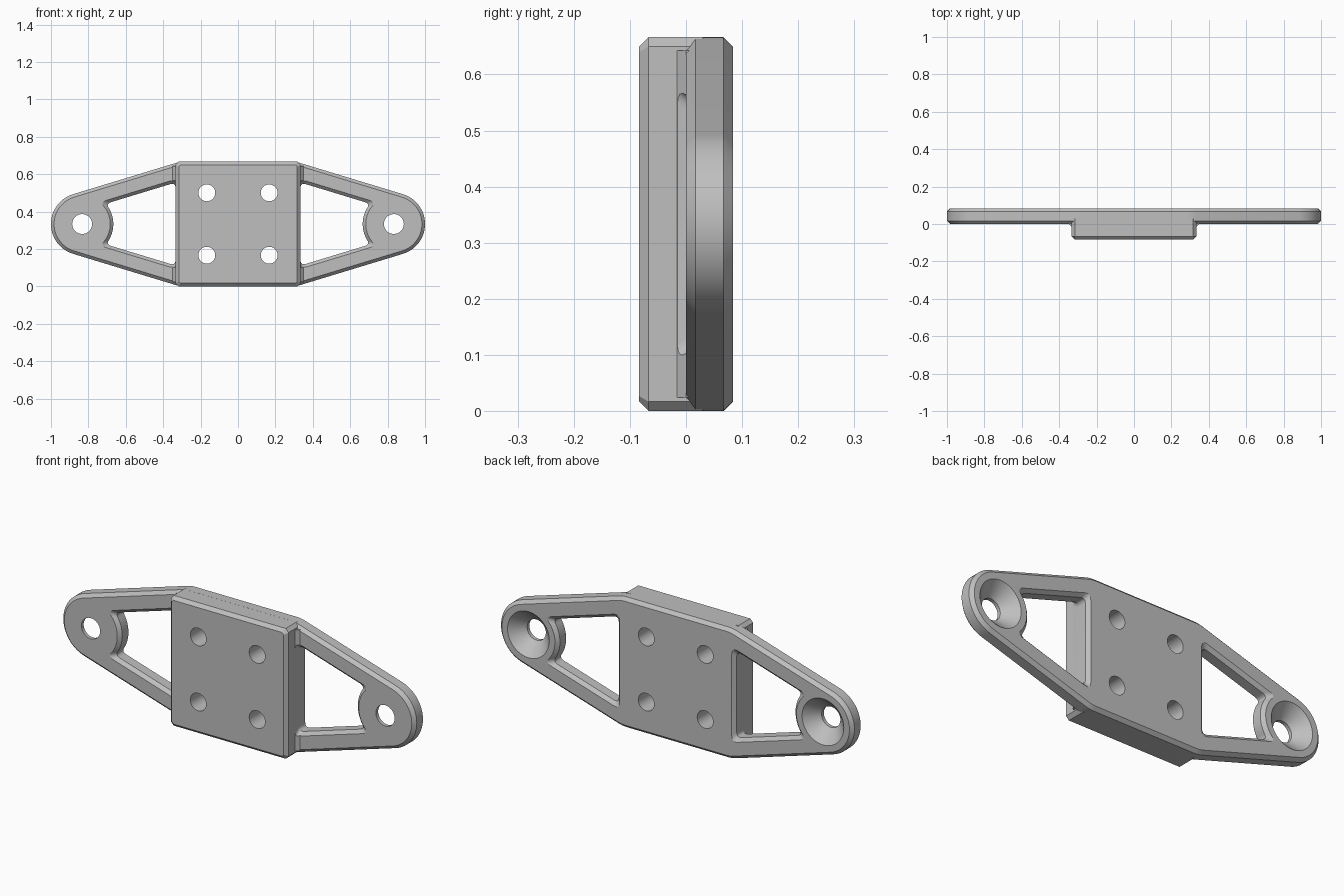
import bpy, bmesh
from math import sin, cos, pi, sqrt, atan2
from mathutils import Vector as V

if "Cube" in bpy.data.objects:
    bpy.data.objects.remove(bpy.data.objects["Cube"])

R = 1 / 6              # end radius; most sizes derive from it
MID = 2 * R            # height of the centre line
CH = R / 10            # chamfer
T = R / 2              # plate thickness
END, SHOULDER = V((5 * R, 0)), V((0.285, R))
ALONG = (END - SHOULDER).normalized()
NORMAL = V((-ALONG.y, ALONG.x))
TILT = atan2(NORMAL.y, NORMAL.x)

grey = bpy.data.materials.new("grey")
grey.use_nodes = True
grey.diffuse_color = (0.52, 0.52, 0.52, 1)
grey.node_tree.nodes["Principled BSDF"].inputs["Base Color"].default_value = grey.diffuse_color


def loft(name, layers):
    """Solid through matching (x, height) outlines stacked along y."""
    bm = bmesh.new()
    rings = [[bm.verts.new((p[0], y, p[1] + MID)) for p in pts] for y, pts in layers]
    for a, b in zip(rings, rings[1:]):
        for i in range(len(a)):
            j = (i + 1) % len(a)
            bm.faces.new((a[i], a[j], b[j], b[i]))
    bm.faces.new(rings[0])
    bm.faces.new(rings[-1])
    bmesh.ops.recalc_face_normals(bm, faces=bm.faces)
    me = bpy.data.meshes.new(name)
    bm.to_mesh(me)
    bm.free()
    ob = bpy.data.objects.new(name, me)
    me.materials.append(grey)
    bpy.context.collection.objects.link(ob)
    return ob


def arc(c, r, a0, a1, n):
    return [V((c[0] + r * cos(a0 + (a1 - a0) * i / n),
               c[1] + r * sin(a0 + (a1 - a0) * i / n))) for i in range(n + 1)]


def round_corner(a, c, b, n=6):
    return [a * (1 - t) ** 2 + c * 2 * t * (1 - t) + b * t * t for t in [i / n for i in range(n + 1)]]


def flip(pts, sx, sy):
    return [V((p.x * sx, p.y * sy)) for p in pts]


def plate_outline(inset):
    r = R - inset
    half = arc(END, r, -TILT, TILT, 40) + arc(SHOULDER, r, TILT, pi / 2, 5)
    half = flip(arc(SHOULDER, r, TILT, pi / 2, 5)[::-1], 1, -1) + half
    return half + flip(half, -1, -1)


def window_outline(grow, left, side):
    """Tapered opening, rounded corners, concave end around the screw hole."""
    r, h = R - grow, 0.067 + grow
    tip = END + NORMAL * h - ALONG * sqrt(r * r - h * h)
    d = tip - END
    ang = atan2(d.y, d.x)
    top = tip - ALONG * ((tip.x - left) / ALONG.x)
    f = 0.03 + grow * 0.4
    bend = f / r
    upper = round_corner(V((left, top.y - f)), top, top + ALONG * f)
    upper += round_corner(tip - ALONG * f, tip, arc(END, r, ang + bend, pi, 1)[0])
    upper += arc(END, r, ang + bend, pi, 10)[1:]
    return flip(upper + flip(upper[:-1][::-1], 1, -1), side, 1)


def block_outline(inset):
    w, c = 2 * R - inset, CH - inset * 0.4
    h = w - 0.0002
    corner = [V((w, h - c)), V((w - c, h))]
    top = corner + flip(corner[::-1], -1, 1)
    return top + flip(top, -1, -1)


def combine(target, other, operation):
    mod = target.modifiers.new("join", 'BOOLEAN')
    mod.operation, mod.solver, mod.object = operation, 'EXACT', other
    bpy.context.view_layer.objects.active = target
    bpy.ops.object.modifier_apply(modifier=mod.name)
    bpy.data.objects.remove(other)


# Chamfered plate and the raised block on its front
body = loft("mounting_plate", [(0, plate_outline(CH)), (CH, plate_outline(0)),
                               (T - CH, plate_outline(0)), (T, plate_outline(CH))])
block = loft("raised_block", [(-T, block_outline(CH)), (CH - T, block_outline(0)),
                              (0.03, block_outline(0))])
combine(body, block, 'UNION')

for side in (-1, 1):
    # Sloped strip where the block meets the arm
    def strip(x):
        h = 2 * R - 0.024
        return [V((side * a, b)) for a, b in ((0.3, -h), (x, -h), (x, h), (0.3, h))]
    edge = 2 * R
    combine(body, loft("joint_strip", [(-CH, strip(edge - 0.001)), (0, strip(edge + CH)),
                                       (0.03, strip(edge + CH))]), 'UNION')
    # Arm window, chamfered front and back
    left = edge + 0.0004
    cuts = [(-0.03, 0.03 + CH, left), (0, CH, left), (CH, 0, left), (T - CH, 0, left),
            (T + 0.01, CH + 0.01, left - CH - 0.01)]
    combine(body, loft("window_cutter", [(y, window_outline(g, l, side)) for y, g, l in cuts]),
            'DIFFERENCE')
    # Countersunk end hole
    sink = [(-0.05, 0.053), (T - 0.065, 0.053), (T + 0.01, 0.128)]
    combine(body, loft("screw_cutter", [(y, arc((side * END.x, 0), r, 0, 2 * pi, 48)[:-1])
                                        for y, r in sink]), 'DIFFERENCE')
    # Straight holes through the block
    for level in (-R, R):
        circle = arc((side * R, level), 0.045, 0, 2 * pi, 40)[:-1]
        combine(body, loft("hole_cutter", [(-0.2, circle), (0.2, circle)]), 'DIFFERENCE')

body.name = "mounting_bracket"
bpy.ops.object.select_all(action='DESELECT')
body.select_set(True)
bpy.context.view_layer.objects.active = body
bpy.ops.object.shade_smooth_by_angle(angle=pi / 7)
